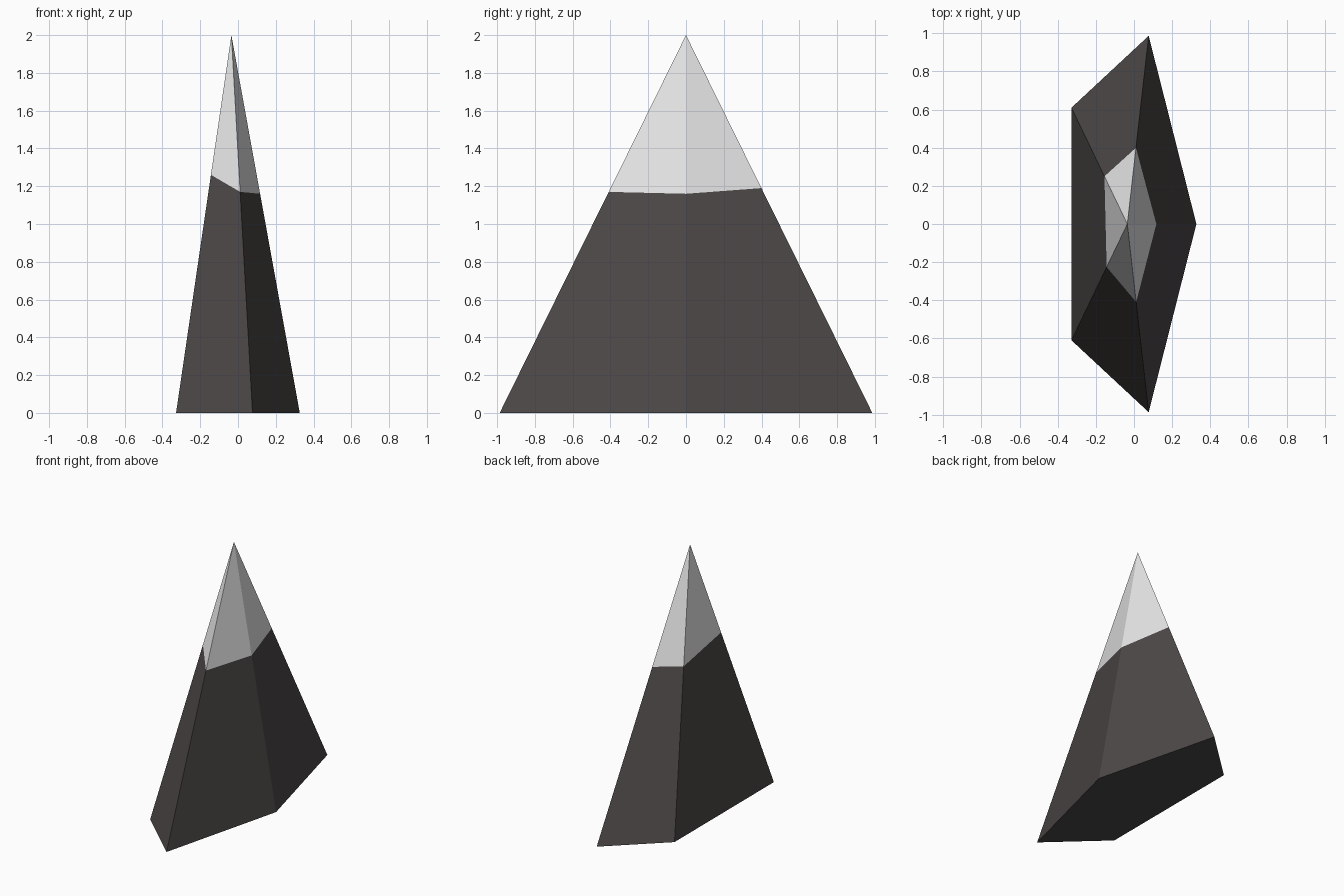
import bpy, bmesh, math
from mathutils import Vector

if "Cube" in bpy.data.objects:
    bpy.data.objects.remove(bpy.data.objects["Cube"])


def material(name, rgb):
    m = bpy.data.materials.new(name)
    m.diffuse_color = (*rgb, 1)
    m.use_nodes = True
    m.node_tree.nodes["Principled BSDF"].inputs["Base Color"].default_value = m.diffuse_color
    return m


SIDES = 5
CENTRE_X, RADIUS_X, RADIUS_Y, HEIGHT = -0.035, 0.362, 1.037, 2.0
SNOW_HEIGHTS = [1.16, 1.19, 1.18, 1.26, 1.17]   # snow line on each ridge

bm = bmesh.new()
apex_pos = Vector((CENTRE_X, 0, HEIGHT))

# Stretched pentagon foot, with an uneven snow line along the ridges
foot, line = [], []
for i, z in enumerate(SNOW_HEIGHTS):
    a = math.tau * i / SIDES
    p = Vector((CENTRE_X + RADIUS_X * math.cos(a), RADIUS_Y * math.sin(a), 0))
    foot.append(bm.verts.new(p))
    line.append(bm.verts.new(p.lerp(apex_pos, z / HEIGHT)))
apex = bm.verts.new(apex_pos)

# Rock slopes below, snow slopes above, closed underside
bm.faces.new(foot[::-1])
for i in range(SIDES):
    j = (i + 1) % SIDES
    bm.faces.new((foot[i], foot[j], line[j], line[i]))
    bm.faces.new((line[i], line[j], apex)).material_index = 1
bm.normal_update()

mesh = bpy.data.meshes.new("mountain_peak")
bm.to_mesh(mesh)
bm.free()
mesh.materials.append(material("dark rock", (0.072, 0.065, 0.063)))
mesh.materials.append(material("snow white", (0.8, 0.8, 0.8)))
bpy.context.collection.objects.link(bpy.data.objects.new("mountain_peak", mesh))
